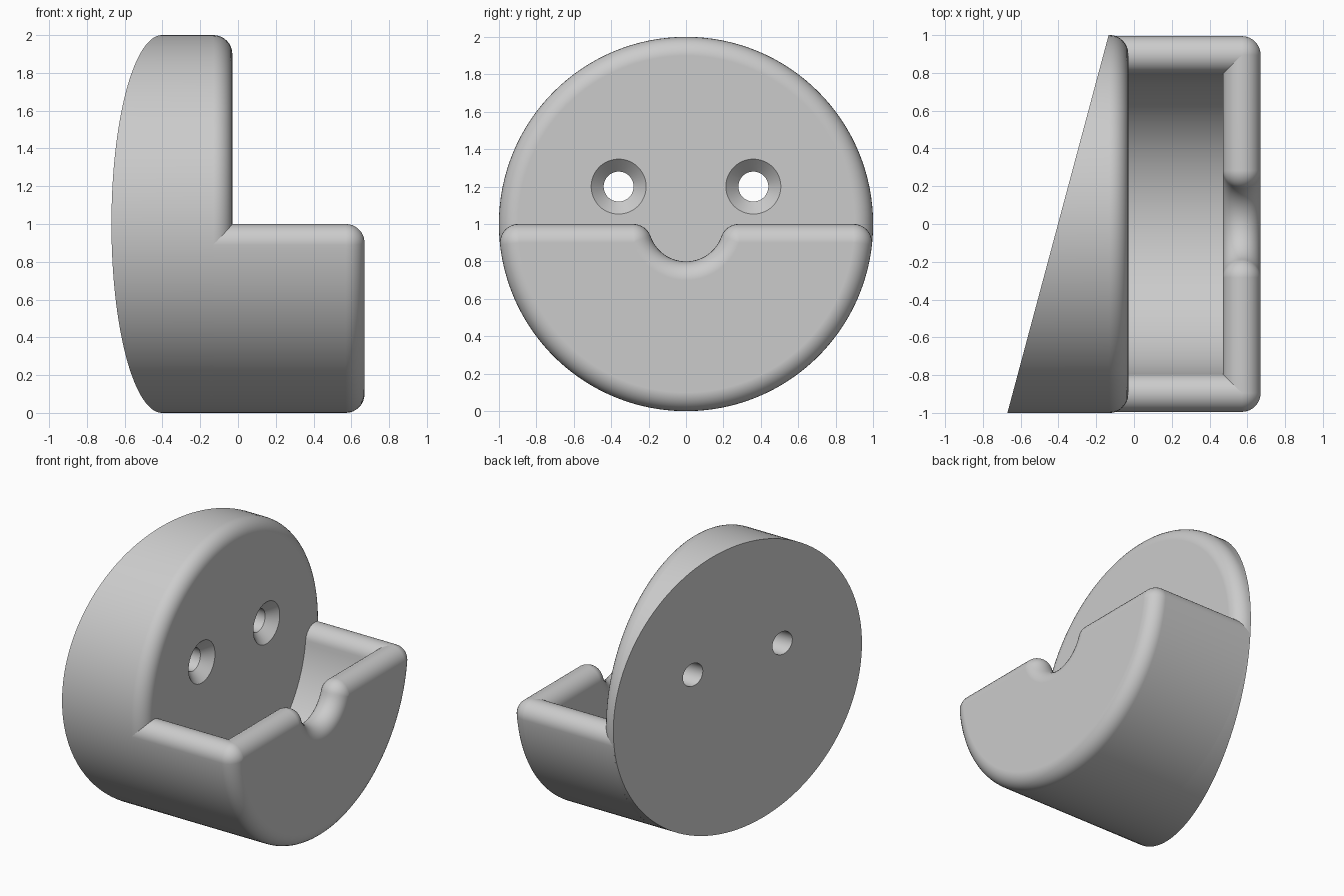
import bpy, bmesh, math

if "Cube" in bpy.data.objects:
    bpy.data.objects.remove(bpy.data.objects["Cube"])

R, WALL, F = 1.0, 0.2, 0.1           # outer radius, wall thickness, edge rounding
FACE, RIDGE = -0.03, 0.57            # plate front face, centre line of the front wall
CORNER = math.sqrt((R - F) ** 2 - F ** 2)      # y of the rounded rim centre
LIP = math.sqrt((0.2 + F) ** 2 - F ** 2)       # y of the rounded notch corner centre
A = math.degrees(math.asin(F / (R - F)))
B = math.degrees(math.asin(F / (0.2 + F)))

grey = bpy.data.materials.new("light grey")
grey.diffuse_color = (0.6, 0.6, 0.6, 1)
grey.use_nodes = True
grey.node_tree.nodes["Principled BSDF"].inputs["Base Color"].default_value = grey.diffuse_color


def arc(cy, cz, r, a0, a1, n):
    """Arc points (y, z) from angle a0 to a1 in degrees."""
    angles = [math.radians(a0 + (a1 - a0) * i / n) for i in range(n + 1)]
    return [(cy + r * math.cos(a), cz + r * math.sin(a)) for a in angles]


def loft(name, rings):
    """Closed solid through a list of equally long point rings."""
    bm = bmesh.new()
    loops = [[bm.verts.new(p) for p in ring] for ring in rings]
    for a, b in zip(loops, loops[1:]):
        for i in range(len(a)):
            bm.faces.new((a[i - 1], a[i], b[i], b[i - 1]))
    bm.faces.new(loops[0])
    bm.faces.new(loops[-1])
    bmesh.ops.remove_doubles(bm, verts=bm.verts, dist=1e-5)
    bmesh.ops.recalc_face_normals(bm, faces=bm.faces)
    mesh = bpy.data.meshes.new(name)
    bm.to_mesh(mesh)
    bm.free()
    mesh.materials.append(grey)
    obj = bpy.data.objects.new(name, mesh)
    bpy.context.collection.objects.link(obj)
    return obj


def activate(obj):
    bpy.ops.object.select_all(action='DESELECT')
    obj.select_set(True)
    bpy.context.view_layer.objects.active = obj


def smooth(obj):
    activate(obj)
    bpy.ops.object.shade_smooth_by_angle(angle=math.radians(30))
    obj.modifiers.new("flat_centres", 'WEIGHTED_NORMAL').keep_sharp = True


def circle(r, x_at, cy=0.0, cz=1.0, n=128):
    pts = arc(cy, cz, r, 0, 360, n)[:-1]
    return [(x_at(y), y, z) for y, z in pts]


# Round plate: slanted back, rounded front edge
rings = [circle(R, lambda y: -0.402 + 0.268 * y)]
for i in range(9):
    t = math.radians(90 * i / 8)
    rings.append(circle(R - F + F * math.cos(t),
                        lambda y, t=t: FACE - F + F * math.sin(t)))
plate = loft("round_plate", rings)

# Two countersunk screw holes
for side in (-1, 1):
    steps = [(-1.0, 0.08), (FACE - 0.067, 0.08), (FACE, 0.147), (FACE + 0.02, 0.147)]
    cutter = loft("hole_cutter", [circle(r, lambda y, x=x: x, 0.36 * side, 1.2, 48)
                                  for x, r in steps])
    cutter.hide_render = True
    cut = plate.modifiers.new("screw_hole", 'BOOLEAN')
    cut.operation, cut.solver, cut.object = 'DIFFERENCE', 'EXACT', cutter
    activate(plate)
    bpy.ops.object.modifier_apply(modifier=cut.name)
    bpy.data.objects.remove(cutter)
smooth(plate)

# Curved tray wall: half ring with round rims, running forward from the plate
section = (arc(0, 1, R, -A, A - 180, 96)
           + arc(-CORNER, 1 - F, F, 180 + A, A, 20)[1:]
           + arc(0, 1, R - WALL, A - 180, -A, 96)[1:]
           + arc(CORNER, 1 - F, F, 180 - A, -A, 20)[1:-1])
smooth(loft("curved_tray_wall", [[(x, y, z) for y, z in section]
                                 for x in (FACE - F, RIDGE)]))


# Front wall: half disc with a round notch, all edges rounded
def front_outline(d):
    return (arc(0, 1, R - d, -A, A - 180, 96)
            + arc(-CORNER, 1 - F, F - d, 180 + A, 90, 10)
            + arc(-LIP, 1 - F, F - d, 90, B, 8)
            + arc(0, 1, 0.2 + d, 180 + B, 360 - B, 32)
            + arc(LIP, 1 - F, F - d, 180 - B, 90, 8)
            + arc(CORNER, 1 - F, F - d, 90, -A, 10))


rings = []
for i in range(-8, 9):
    t = math.radians(90 * i / 8)
    x = RIDGE + F * math.sin(t)
    rings.append([(x, y, z) for y, z in front_outline(F * (1 - math.cos(t)))])
smooth(loft("front_wall", rings))
